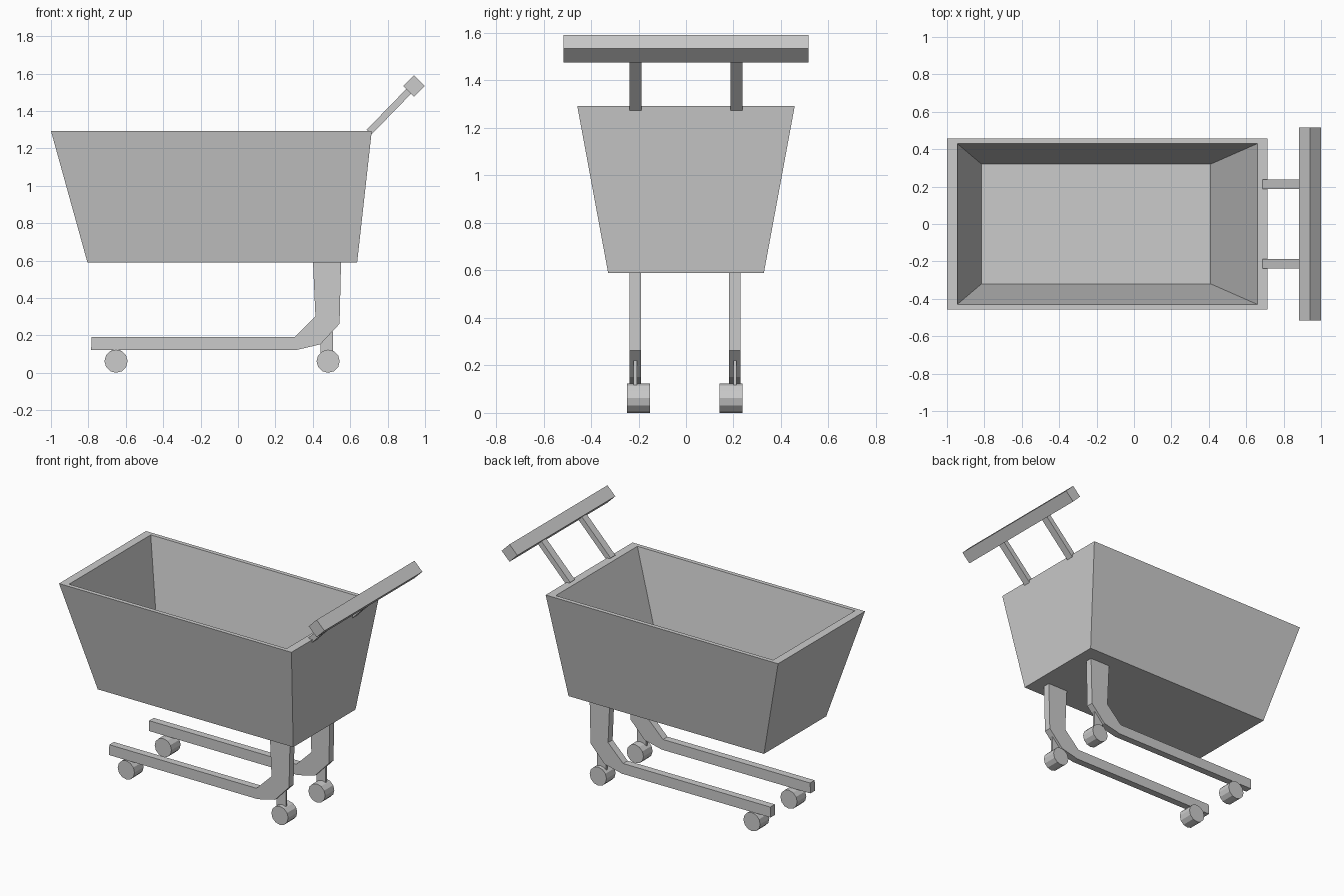
import bpy, bmesh, math
from mathutils import Matrix, Vector

if "Cube" in bpy.data.objects:
    bpy.data.objects.remove(bpy.data.objects["Cube"])


def finish(bm, name):
    bmesh.ops.recalc_face_normals(bm, faces=bm.faces[:])
    mesh = bpy.data.meshes.new(name)
    bm.to_mesh(mesh)
    bm.free()
    obj = bpy.data.objects.new(name, mesh)
    bpy.context.collection.objects.link(obj)
    return obj


def box(name, center, size, tilt=0.0):
    """Box turned about the y axis by tilt."""
    bm = bmesh.new()
    m = (Matrix.Translation(center) @ Matrix.Rotation(tilt, 4, 'Y')
         @ Matrix.Diagonal((*size, 1)))
    bmesh.ops.create_cube(bm, size=1, matrix=m)
    return finish(bm, name)


def wheel(name, x, y):
    bm = bmesh.new()
    m = Matrix.Translation((x, y, 0.062)) @ Matrix.Rotation(math.pi / 2, 4, 'X')
    bmesh.ops.create_cone(bm, cap_ends=True, segments=12, radius1=0.062,
                          radius2=0.062, depth=0.096, matrix=m)
    return finish(bm, name)


def extruded(name, profile, y, width):
    """Extrude an x-z profile along y."""
    bm = bmesh.new()
    face = bm.faces.new([bm.verts.new((px, y - width / 2, pz)) for px, pz in profile])
    new = bmesh.ops.extrude_face_region(bm, geom=[face])["geom"]
    bmesh.ops.translate(bm, vec=(0, width, 0),
                        verts=[v for v in new if isinstance(v, bmesh.types.BMVert)])
    return finish(bm, name)


# Basket: four rectangular rings from outer bottom to inner floor (x0, x1, half y, z)
rings = [(-0.805, 0.637, 0.328, 0.59), (-1.0, 0.715, 0.458, 1.293),
         (-0.945, 0.66, 0.43, 1.293), (-0.815, 0.41, 0.32, 0.64)]
bm = bmesh.new()
loops = [[bm.verts.new(c) for c in ((x0, -h, z), (x1, -h, z), (x1, h, z), (x0, h, z))]
         for x0, x1, h, z in rings]
for low, high in zip(loops, loops[1:]):
    for i in range(4):
        j = (i + 1) % 4
        bm.faces.new((low[i], low[j], high[j], high[i]))
bm.faces.new(loops[0])
bm.faces.new(loops[-1])
finish(bm, "basket")

# Push handle
grip = Vector((0.941, 0, 1.534))
box("handle_bar", grip, (0.082, 1.032, 0.082), math.pi / 4)

# Bent frame outline, from rail end round to the basket
frame = [(-0.785, 0.123), (0.313, 0.122), (0.44, 0.152), (0.543, 0.262), (0.551, 0.592),
         (0.401, 0.592), (0.414, 0.302), (0.303, 0.192), (-0.783, 0.192)]
post_foot = Vector((0.701, 0, 1.287))
post = grip - post_foot

for side, s in (("right", -1), ("left", 1)):
    y = s * 0.21 - 0.004
    extruded(f"frame_{side}", frame, y, 0.048)
    # Handle post
    box(f"handle_post_{side}", (grip + post_foot) / 2 + Vector((0, s * 0.213, 0)),
        (0.036, 0.05, post.length), math.atan2(post.x, post.z))
    # Wheels and thin caster plates
    yw = s * 0.195 - 0.005
    wheel(f"rear_wheel_{side}", 0.482, yw)
    wheel(f"front_wheel_{side}", -0.652, yw)
    box(f"rear_caster_{side}", (0.474, y, 0.14), (0.068, 0.014, 0.16))
    box(f"front_caster_{side}", (-0.652, y, 0.11), (0.05, 0.014, 0.08))
